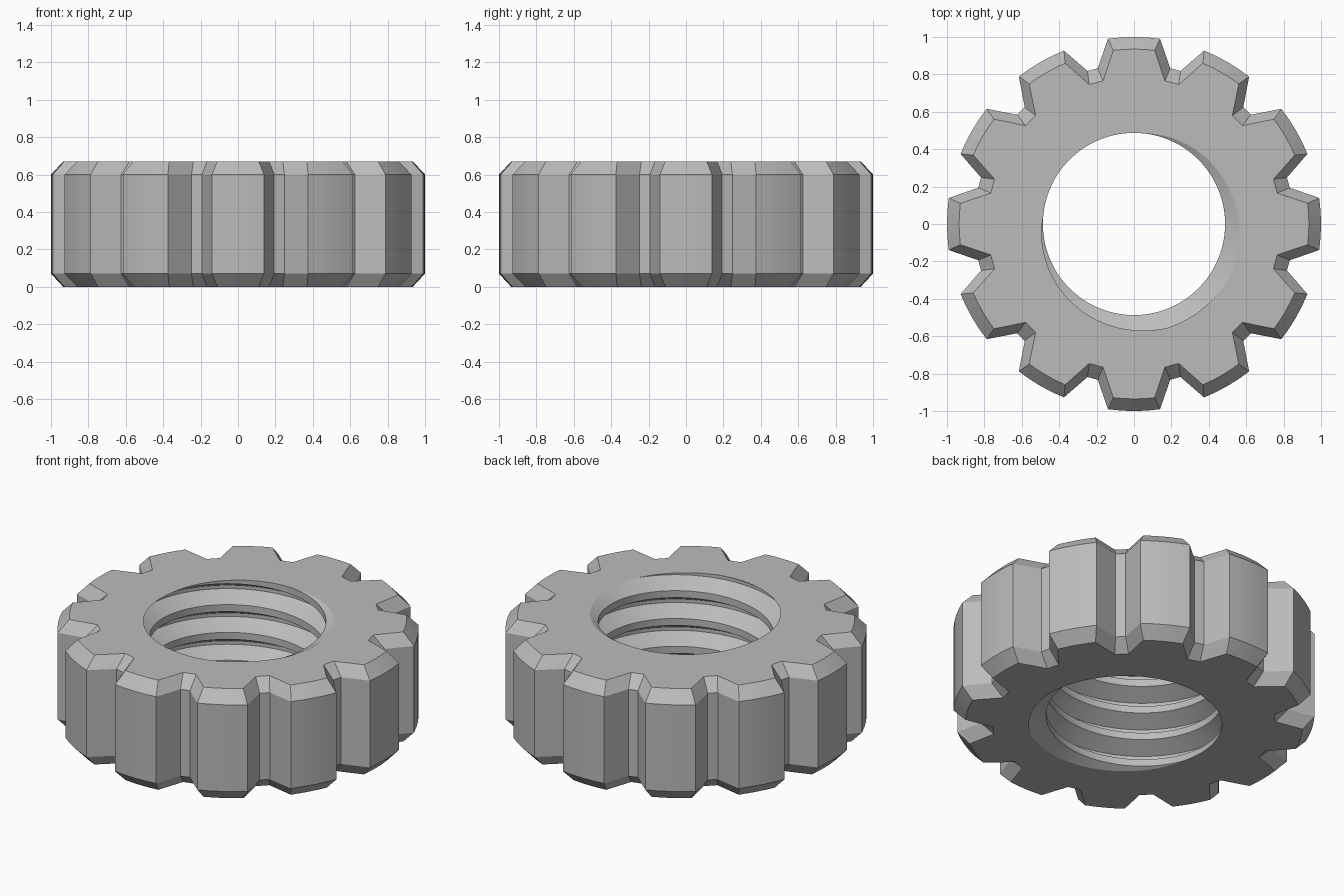
import bpy, bmesh
from math import sin, cos, pi, radians

if "Cube" in bpy.data.objects:
    bpy.data.objects.remove(bpy.data.objects["Cube"], do_unlink=True)

HEIGHT, CHAMFER = 0.67, 0.07
TEETH = 12
MINOR, MAJOR, PITCH = 0.487, 0.583, 0.17
CREST_ANGLE = 130          # where the thread crest meets the top face
STEPS = 96                 # thread segments per turn


def gear_loop(bm, z, tip_r, tip_half, root_r, root_half):
    """One closed toothed outline at height z."""
    shape = [(root_r, -root_half)]
    shape += [(tip_r, tip_half * k / 2) for k in range(-2, 3)]
    shape.append((root_r, root_half))
    verts = []
    for tooth in range(TEETH):
        for r, a in shape:
            t = radians(a + tooth * 360 / TEETH)
            verts.append(bm.verts.new((r * cos(t), r * sin(t), z)))
    return verts


def bridge(bm, low, high):
    n = len(low)
    for i in range(n):
        j = (i + 1) % n
        bm.faces.new((low[i], low[j], high[j], high[i]))


bm = bmesh.new()

# Threaded bore: a truncated V profile swept along a helix, trimmed flat
profile = [(-1 / 8, MINOR), (1 / 8, MINOR), (7 / 16, MAJOR),
           (9 / 16, MAJOR), (7 / 8, MINOR)]
start = HEIGHT - PITCH * CREST_ANGLE / 360
columns = []
for k in range(-7 * STEPS, 3 * STEPS + 1):
    t = 2 * pi * k / STEPS
    columns.append([bm.verts.new((r * cos(t), r * sin(t),
                                  start + PITCH * (k / STEPS + u)))
                    for u, r in profile])
for a, b in zip(columns, columns[1:]):
    for i in range(len(profile) - 1):
        bm.faces.new((a[i], a[i + 1], b[i + 1], b[i]))
bmesh.ops.remove_doubles(bm, verts=bm.verts, dist=0.0001)
for z, side in ((0, -1), (HEIGHT, 1)):
    bmesh.ops.bisect_plane(bm, geom=bm.verts[:] + bm.edges[:] + bm.faces[:],
                           plane_co=(0, 0, z), plane_no=(0, 0, side),
                           clear_outer=True)

# Toothed outer wall with chamfered rims
full = (1.0, 8.0, 0.855, 13.1)
inset = (0.935, 6.8, 0.783, 12.2)
loops = [gear_loop(bm, 0, *inset), gear_loop(bm, CHAMFER, *full),
         gear_loop(bm, HEIGHT - CHAMFER, *full), gear_loop(bm, HEIGHT, *inset)]
for low, high in zip(loops, loops[1:]):
    bridge(bm, low, high)

# Flat end faces between the teeth and the bore
for z, side in ((0, -1), (HEIGHT, 1)):
    rim = [e for e in bm.edges if e.is_boundary
           and all(abs(v.co.z - z) < 0.0005 for v in e.verts)]
    bmesh.ops.triangle_fill(bm, edges=rim, use_beauty=True, normal=(0, 0, side))
bmesh.ops.recalc_face_normals(bm, faces=bm.faces)

mesh = bpy.data.meshes.new("toothed_nut")
bm.to_mesh(mesh)
bm.free()
nut = bpy.data.objects.new("toothed_nut", mesh)
bpy.context.collection.objects.link(nut)

# Plain grey metal
grey = bpy.data.materials.new("grey")
grey.use_nodes = True
colour = (0.5, 0.5, 0.5, 1)
grey.diffuse_color = colour
grey.node_tree.nodes["Principled BSDF"].inputs["Base Color"].default_value = colour
mesh.materials.append(grey)

bpy.context.view_layer.objects.active = nut
nut.select_set(True)
bpy.ops.object.shade_smooth_by_angle(angle=radians(25))
